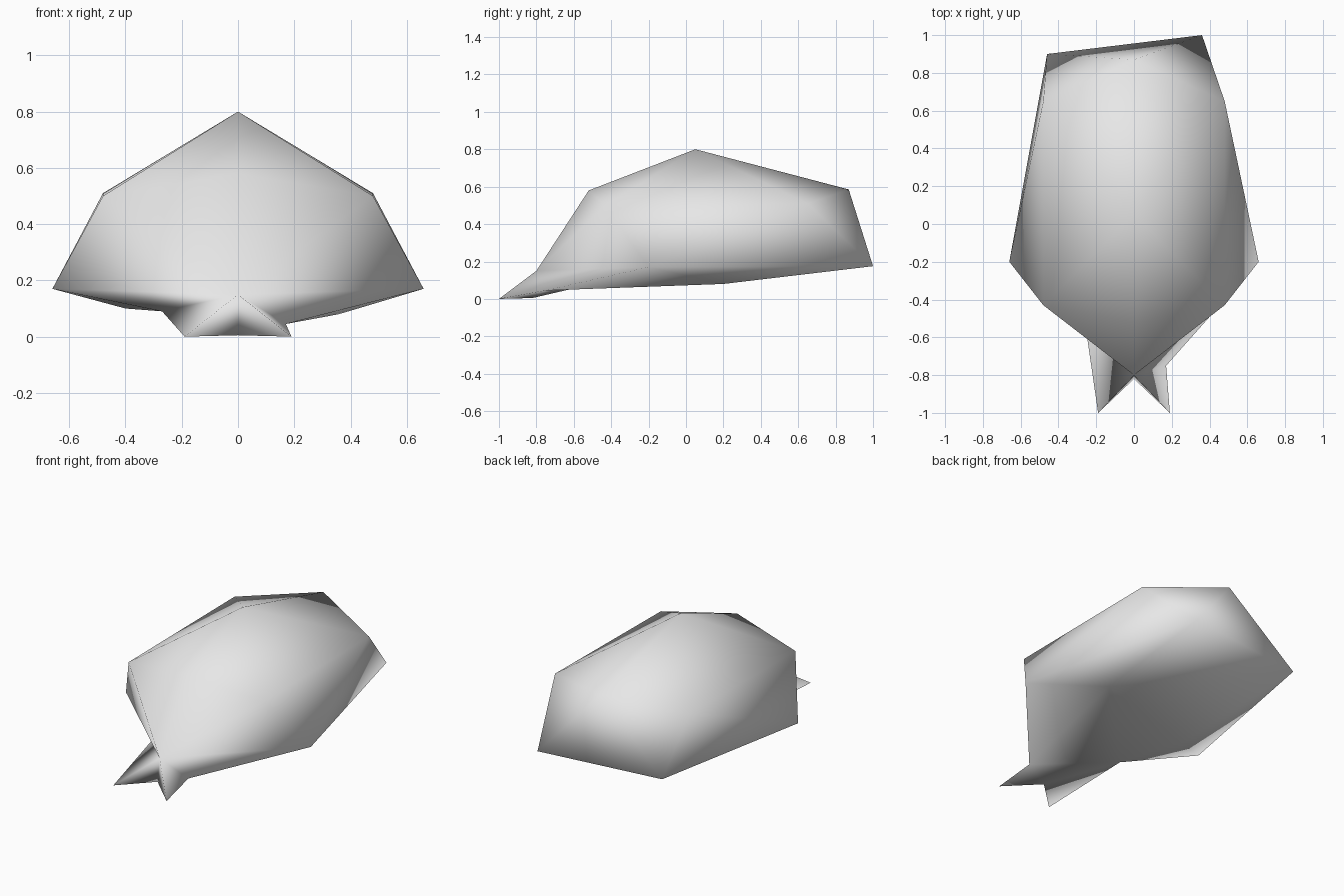
import bpy
import bmesh

cube = bpy.data.objects.get("Cube")
if cube:
    bpy.data.objects.remove(cube, do_unlink=True)

# One plain grey for the whole shell
grey = bpy.data.materials.new("light_grey")
grey.use_nodes = True
colour = (0.8, 0.8, 0.8, 1)
grey.diffuse_color = colour
grey.node_tree.nodes["Principled BSDF"].inputs["Base Color"].default_value = colour

bm = bmesh.new()


def point(x, y, z):
    return bm.verts.new((x, y, z))


def pair(x, y, z):
    """Matching points on the two sides, keyed by side."""
    return {side: point(side * x, y, z) for side in (1, -1)}


def face(*corners):
    bm.faces.new(corners)


# Ridge along the middle
nose = point(0, -0.8, 0.15)
brow = point(0, -0.52, 0.58)
peak = point(0, 0.05, 0.8)
tail = point(0, 0.87, 0.585)
chin = point(0, -0.82, 0.005)

# Sides: shoulders, widest points and front prongs
front_shoulder = pair(0.48, -0.43, 0.5)
rear_shoulder = pair(0.48, 0.65, 0.51)
flank = pair(0.66, -0.2, 0.17)
tip = pair(0.19, -1, 0)

# Uneven underside and rear corners
prong_root = {1: point(0.17, -0.75, 0.045), -1: point(-0.27, -0.45, 0.09)}
belly = {1: point(0.36, 0.2, 0.08), -1: point(-0.4, -0.06, 0.1)}
corner = {1: point(0.36, 1, 0.175), -1: point(-0.46, 0.9, 0.175)}

for s in (1, -1):
    # Domed back
    face(nose, front_shoulder[s], brow)
    face(brow, front_shoulder[s], peak)
    face(peak, front_shoulder[s], rear_shoulder[s])
    face(peak, rear_shoulder[s], tail)
    face(tail, rear_shoulder[s], corner[s])
    # Side walls
    face(nose, flank[s], front_shoulder[s])
    face(front_shoulder[s], flank[s], rear_shoulder[s])
    face(rear_shoulder[s], flank[s], corner[s])
    # Front prong
    face(nose, tip[s], prong_root[s])
    face(nose, chin, tip[s])
    face(chin, prong_root[s], tip[s])
    face(nose, prong_root[s], flank[s])
    # Underside rim
    face(prong_root[s], belly[s], flank[s])
    face(flank[s], belly[s], corner[s])

# Rear wall and underside
face(tail, corner[1], corner[-1])
face(chin, prong_root[1], prong_root[-1])
face(prong_root[1], belly[1], belly[-1], prong_root[-1])
face(belly[1], corner[1], corner[-1], belly[-1])

bmesh.ops.triangulate(bm, faces=bm.faces[:])
bmesh.ops.recalc_face_normals(bm, faces=bm.faces[:])
for f in bm.faces:
    f.smooth = True

mesh = bpy.data.meshes.new("shell_body")
bm.to_mesh(mesh)
bm.free()
mesh.materials.append(grey)
shell = bpy.data.objects.new("shell_body", mesh)
bpy.context.collection.objects.link(shell)
